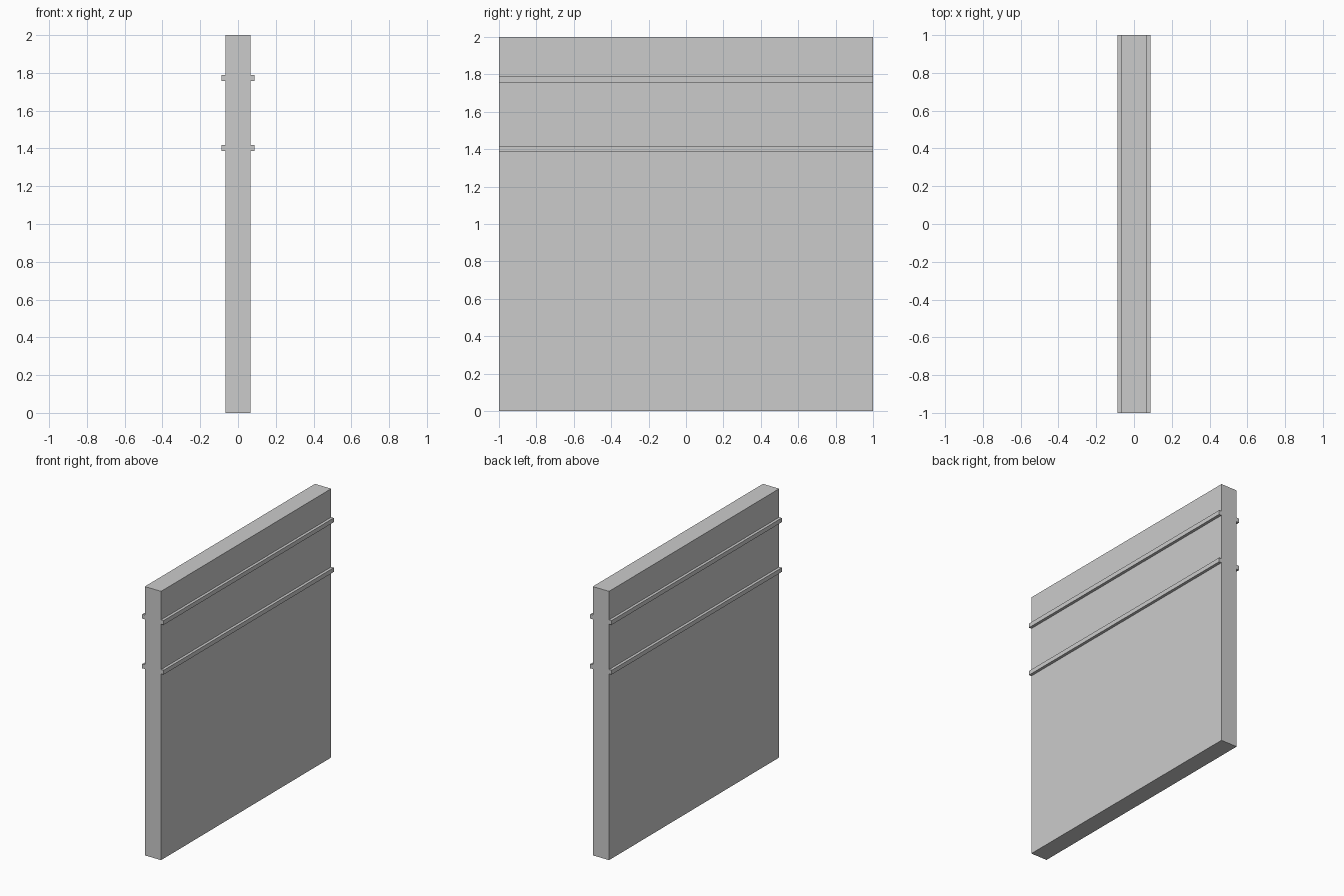
import bpy

if "Cube" in bpy.data.objects:
    bpy.data.objects.remove(bpy.data.objects["Cube"])

PANEL_HALF = 0.067   # half thickness of the wall panel
RAIL_OUT = 0.088     # outer face of the trim rails


def box(name, x0, x1, z0, z1):
    """Box running the full length of the wall (y -1..1)."""
    bpy.ops.mesh.primitive_cube_add(size=1, location=((x0 + x1) / 2, 0, (z0 + z1) / 2))
    ob = bpy.context.object
    ob.name = name
    ob.scale = (x1 - x0, 2, z1 - z0)
    bpy.ops.object.transform_apply(location=True, rotation=False, scale=True)
    return ob


# Wall panel
box("wall_panel", -PANEL_HALF, PANEL_HALF, 0, 2)

# Trim rails, mirrored onto both faces
for name, z0, z1 in (("upper_rail", 1.756, 1.788), ("lower_rail", 1.386, 1.418)):
    rail = box(name, PANEL_HALF, RAIL_OUT, z0, z1)
    mirror = rail.modifiers.new("both_sides", 'MIRROR')
    mirror.use_axis[0] = True
    mirror.use_mirror_merge = False
